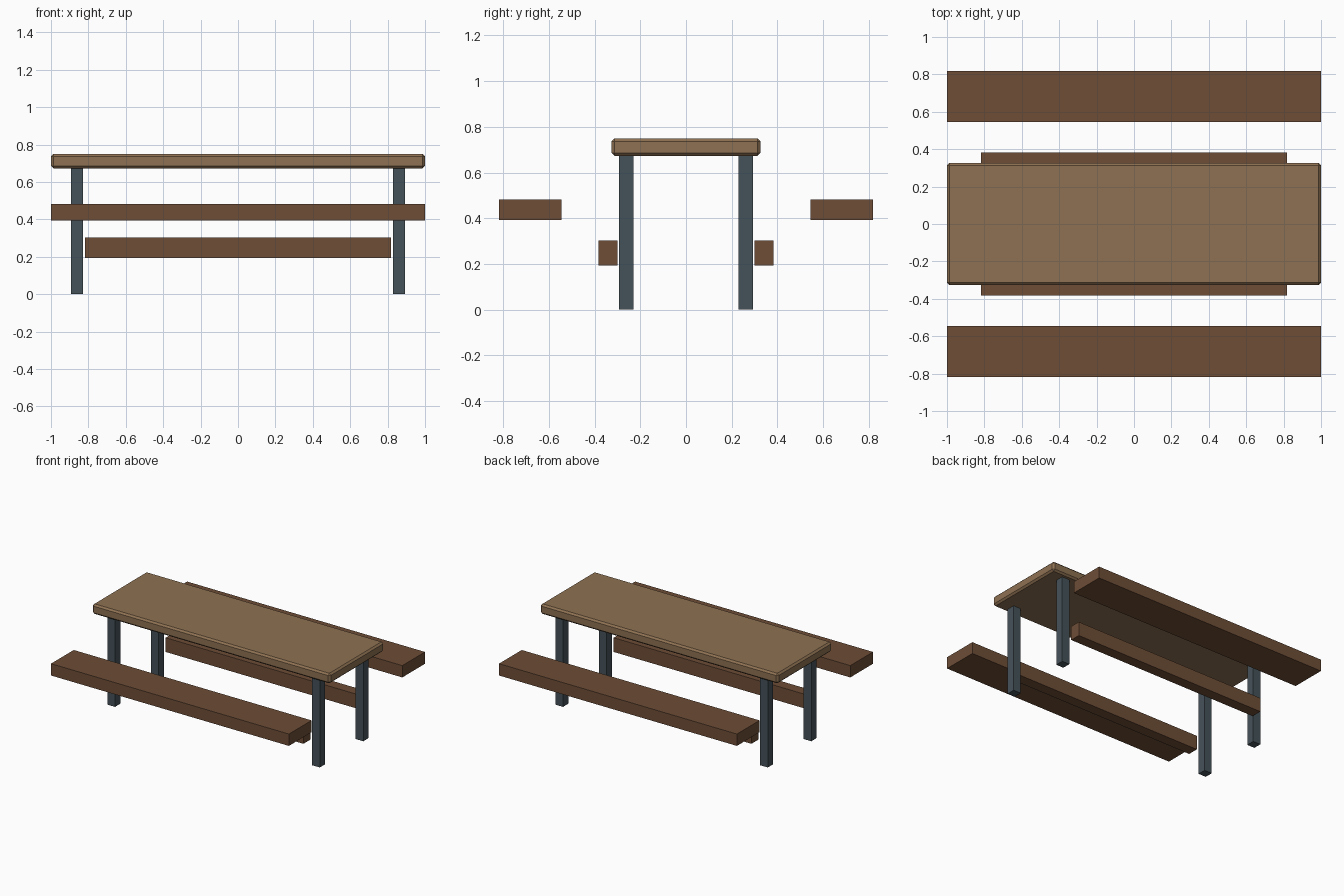
import bpy

if "Cube" in bpy.data.objects:
    bpy.data.objects.remove(bpy.data.objects["Cube"])


def material(name, rgb):
    m = bpy.data.materials.new(name)
    m.diffuse_color = (*rgb, 1)
    m.use_nodes = True
    m.node_tree.nodes["Principled BSDF"].inputs["Base Color"].default_value = m.diffuse_color
    return m


top_wood = material("light_wood", (0.27, 0.165, 0.085))
seat_wood = material("dark_wood", (0.155, 0.075, 0.037))
steel = material("steel", (0.06, 0.085, 0.1))


def box(name, centre, size, mat, bevel=0):
    bpy.ops.mesh.primitive_cube_add(size=1, location=centre)
    ob = bpy.context.object
    ob.name = name
    ob.scale = size
    bpy.ops.object.transform_apply(location=False, rotation=False, scale=True)
    ob.data.materials.append(mat)
    if bevel:
        mod = ob.modifiers.new("bevel", 'BEVEL')
        mod.width = bevel
        mod.segments = 1
    return ob


# Table top with chamfered edges
box("table_top", (0, 0, 0.711), (2, 0.652, 0.076), top_wood, 0.013)

for side, sy in (("front", -1), ("back", 1)):
    # Bench seat and the lower rail beside the legs
    box(side + "_seat", (0, sy * 0.681, 0.438), (2, 0.272, 0.09), seat_wood)
    box(side + "_rail", (0, sy * 0.341, 0.248), (1.636, 0.082, 0.108), seat_wood)
    # Square legs
    for end, sx in (("left", -1), ("right", 1)):
        box(f"{side}_{end}_leg", (sx * 0.861, sy * 0.261, 0.3365),
            (0.064, 0.064, 0.673), steel)
